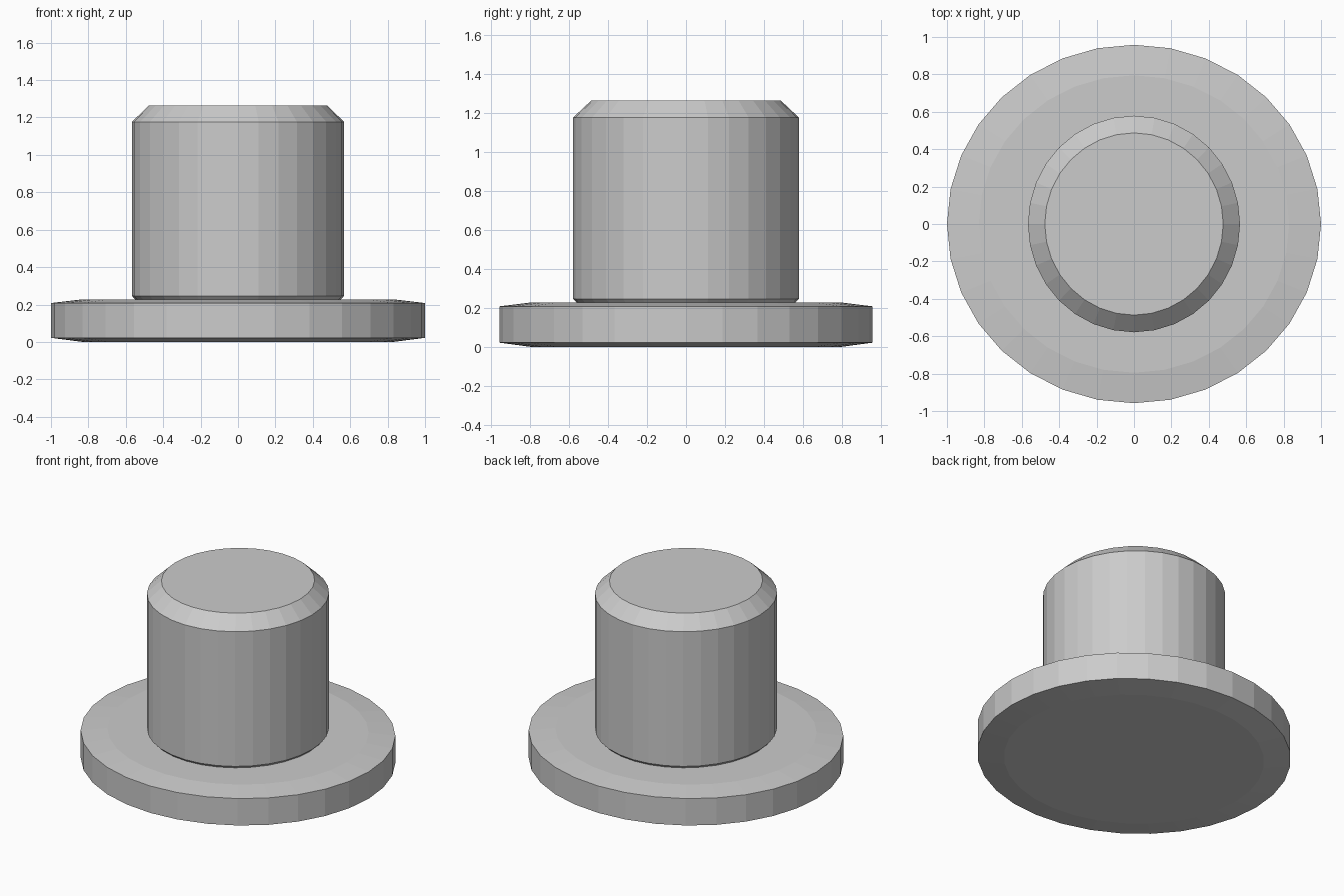
import bpy
import bmesh
from math import cos, sin, tau

SIDES = 32

default = bpy.data.objects.get("Cube")
if default:
    bpy.data.objects.remove(default, do_unlink=True)

# One plain grey for the whole model
grey = bpy.data.materials.new("plain_grey")
grey.use_nodes = True
colour = (0.6, 0.6, 0.6, 1.0)
grey.diffuse_color = colour
grey.node_tree.nodes["Principled BSDF"].inputs["Base Color"].default_value = colour


def lathe(name, profile, squash):
    """Closed, flat-shaded solid from (radius, height) rings; squash scales y."""
    bm = bmesh.new()
    rings = []
    for radius, z in profile:
        rings.append([bm.verts.new((radius * cos(tau * i / SIDES),
                                    radius * squash * sin(tau * i / SIDES), z))
                      for i in range(SIDES)])
    for low, high in zip(rings, rings[1:]):
        for i in range(SIDES):
            j = (i + 1) % SIDES
            bm.faces.new((low[i], low[j], high[j], high[i]))
    bm.faces.new(rings[0][::-1])
    bm.faces.new(rings[-1])
    mesh = bpy.data.meshes.new(name)
    bm.to_mesh(mesh)
    bm.free()
    mesh.materials.append(grey)
    obj = bpy.data.objects.new(name, mesh)
    bpy.context.collection.objects.link(obj)
    return obj


# Wide flange with shallow tapers above and below
lathe("base_flange",
      [(0.83, 0.0), (1.0, 0.022), (1.0, 0.208), (0.83, 0.228)], 0.958)

# Upright plug with a chamfered top and a slight undercut at its foot
lathe("plug",
      [(0.55, 0.228), (0.567, 0.246), (0.567, 1.177), (0.477, 1.263)], 1.021)
